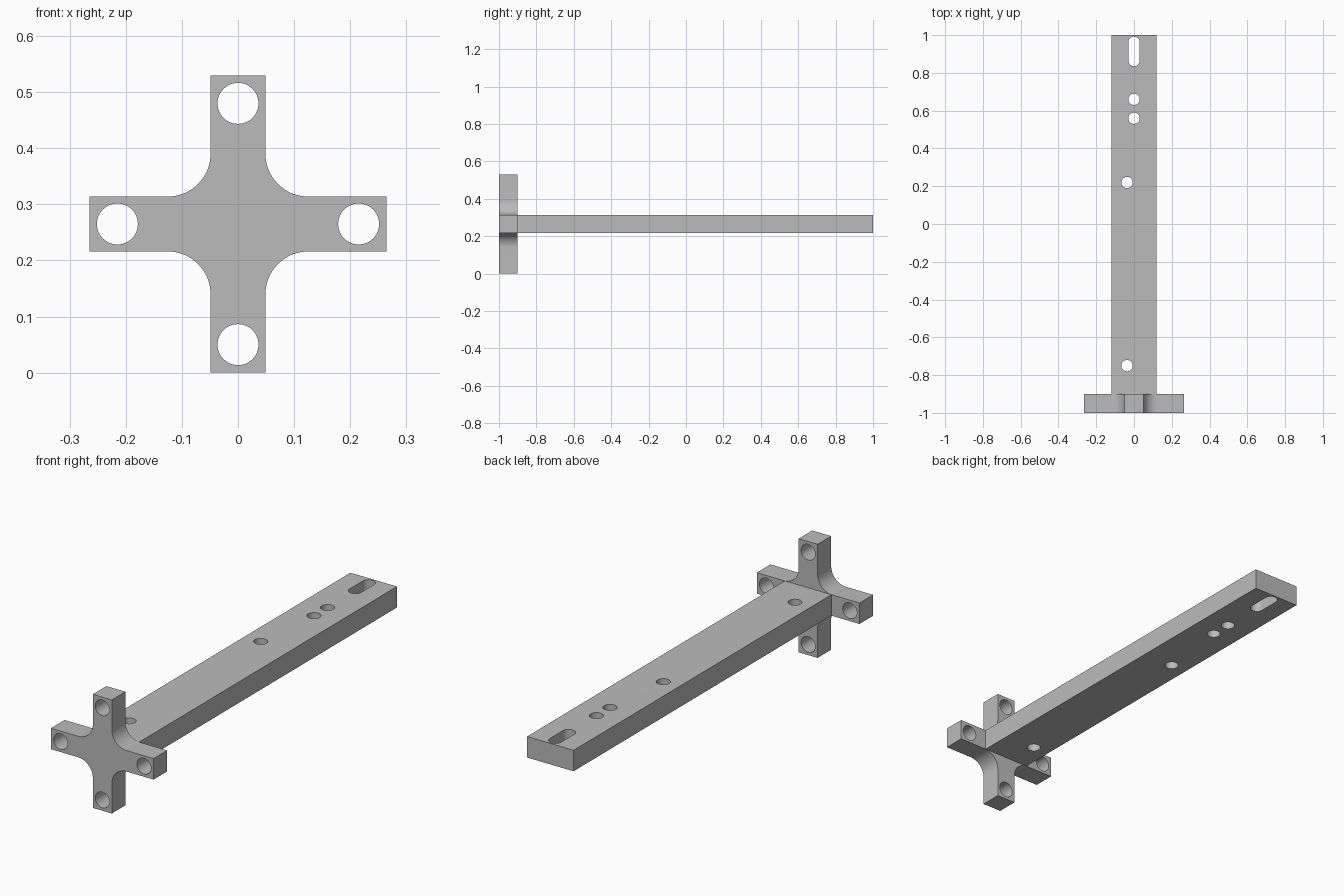
import bpy, bmesh
from math import sin, cos, pi
from mathutils import Matrix

cube = bpy.data.objects.get("Cube")
if cube:
    bpy.data.objects.remove(cube, do_unlink=True)

# Single grey finish
grey = bpy.data.materials.new("plain_grey")
grey.use_nodes = True
GREY = (0.5, 0.5, 0.5, 1)
grey.diffuse_color = GREY
grey.node_tree.nodes["Principled BSDF"].inputs["Base Color"].default_value = GREY


def arc(cx, cy, r, start, end, steps):
    angles = [start + (end - start) * i / steps for i in range(steps + 1)]
    return [(cx + r * cos(a), cy + r * sin(a)) for a in angles]


def circle(cx, cy, r):
    return arc(cx, cy, r, 0, 2 * pi, 48)[:-1]


def plate(name, loops, thickness, matrix):
    """Extrude a flat outline with holes into a solid plate."""
    curve = bpy.data.curves.new(name + "_profile", "CURVE")
    curve.dimensions = "2D"
    curve.fill_mode = "BOTH"
    curve.extrude = thickness / 2
    for loop in loops:
        spline = curve.splines.new("POLY")
        spline.points.add(len(loop) - 1)
        for point, (x, y) in zip(spline.points, loop):
            point.co = (x, y, 0, 1)
        spline.use_cyclic_u = True
    helper = bpy.data.objects.new(name + "_profile", curve)
    bpy.context.collection.objects.link(helper)
    bpy.context.view_layer.update()
    evaluated = helper.evaluated_get(bpy.context.evaluated_depsgraph_get())
    mesh = bpy.data.meshes.new_from_object(evaluated)
    bpy.data.objects.remove(helper, do_unlink=True)

    bm = bmesh.new()
    bm.from_mesh(mesh)
    bmesh.ops.remove_doubles(bm, verts=bm.verts, dist=0.0001)
    bmesh.ops.recalc_face_normals(bm, faces=bm.faces)
    bm.transform(matrix)
    bm.to_mesh(mesh)
    bm.free()
    mesh.name = name
    mesh.materials.clear()
    mesh.materials.append(grey)
    obj = bpy.data.objects.new(name, mesh)
    bpy.context.collection.objects.link(obj)
    bpy.ops.object.select_all(action="DESELECT")
    obj.select_set(True)
    bpy.context.view_layer.objects.active = obj
    bpy.ops.object.shade_smooth_by_angle(angle=pi / 6)
    return obj


# Cross-shaped front plate: four filleted arms, each with a bolt hole
REACH, HALF, FILLET, MID = 0.265, 0.049, 0.076, 0.265
corner = HALF + FILLET
quarter = [(REACH, -HALF), (REACH, HALF)]
quarter += arc(corner, corner, FILLET, 1.5 * pi, pi, 16)
outline, bolt_holes = [], []
for k in range(4):
    c, s = round(cos(k * pi / 2)), round(sin(k * pi / 2))
    outline += [(c * x - s * y, s * x + c * y) for x, y in quarter]
    bolt_holes.append(circle(c * 0.215, s * 0.215, 0.0365))
upright = Matrix.Translation((0, -0.95, MID)) @ Matrix.Rotation(pi / 2, 4, "X")
plate("cross_plate", [outline] + bolt_holes, 0.1, upright)

# Long flat bar with round holes and an end slot
R = 0.03
bar = [(-0.12, -0.9), (0.12, -0.9), (0.12, 1), (-0.12, 1)]
holes = [circle(x, y, R) for x, y in
         [(0, 0.66), (0, 0.56), (-0.037, 0.22), (-0.037, -0.75)]]
slot = arc(0, 0.962, R, 0, pi, 24) + arc(0, 0.865, R, pi, 2 * pi, 24)
plate("long_bar", [bar, slot] + holes, 2 * HALF, Matrix.Translation((0, 0, MID)))
